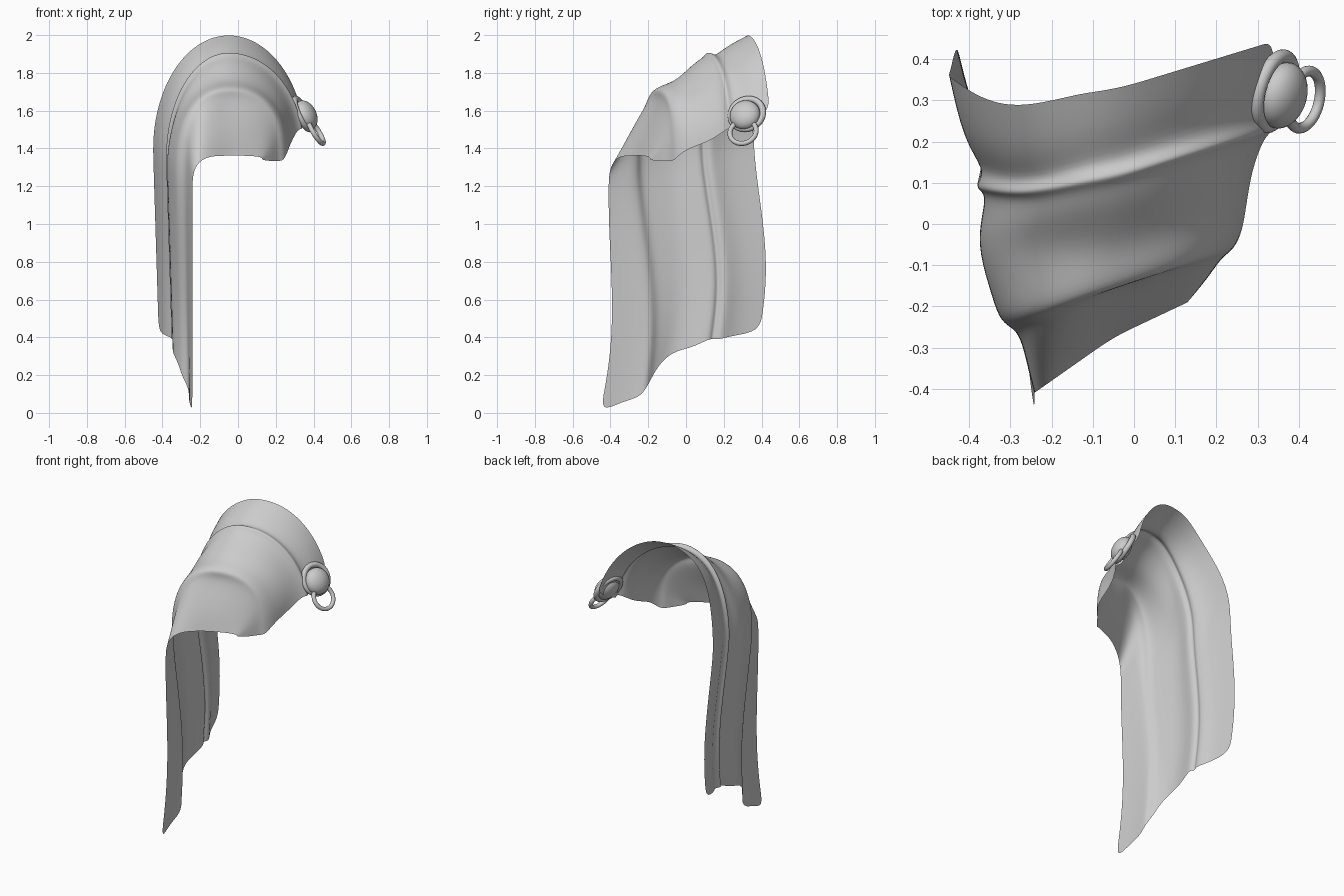
import bpy, math
from mathutils import Vector

if "Cube" in bpy.data.objects:
    bpy.data.objects.remove(bpy.data.objects["Cube"])

ARCH, DROP, APEX = 20, 9, -.05      # samples over the shoulder, down the side; crest x


def column(i, za, xl, xr, zr, yl, ya, yr, yb, zb, shift=0, inset=0):
    """One fold line: right end, over the crest, down the left side.
    za crest height; (xl, yl) left side; (xr, yr, zr) right end; (yb, zb) hem."""
    za, xl, xr = za - inset, xl + inset, xr - inset
    yl, ya, yr, yb = (y + shift for y in (yl, ya, yr, yb))
    power = 2 + .2 * max(0, i - 4)          # front folds are boxier
    cut = math.radians(max(0, 20 - 5 * i))  # back folds stop short on the right
    zl = 1.4 - .022 * i
    pts = []
    for k in range(ARCH + 1):
        a = cut + (math.pi - cut) * k / ARCH
        c, s = math.cos(a), max(math.sin(a), 0)
        h = abs(c) ** (2 / power)
        rise = s ** (2 / power)
        if c > 0:
            pts.append(Vector((APEX + h * (xr - APEX), ya + h * (yr - ya), zr + (za - zr) * rise)))
        else:
            dip = .18 * max(0, ya) * math.sin(math.pi * h ** 1.5)
            pts.append(Vector((APEX + h * (xl - APEX), ya + h * (yl - ya) - dip,
                               zl + (za - zl) * rise)))
    for k in range(1, DROP + 1):
        t = k / DROP
        sway = .045 * math.sin(math.pi * t ** 1.4)
        # the rolled lip closes up towards the hem
        xb = max(xl, min(xl + .03, -.26))
        pts.append(Vector((xl + (xb - xl) * t, yl + (yb - yl) * t + sway, zl + (zb - zl) * t)))
    return pts


# Fold lines from the back edge to the front edge
folds = [
    column(0, 2.0, -.45, .36, 1.4, .36, .325, .45, .39, .43),
    column(1, 1.945, -.415, .36, 1.42, .2, .22, .37, .25, .41),
]
# raised seam: three close lines around one path
for shift, inset in ((.03, .016), (0, -.004), (-.016, -.004), (-.03, .02)):
    folds.append(column(2, 1.905, -.378, .342, 1.42, .1, .125, .245, .15, .39, shift, inset))
folds += [
    # soft swell and valley
    column(4, 1.855, -.375, .285, 1.44, 0, .045, .13, .03, .345),
    column(4, 1.765, -.378, .272, 1.41, -.07, -.045, .04, -.07, .325),
    # rolled lip
    column(5, 1.74, -.345, .262, 1.38, -.18, -.11, -.02, -.14, .26),
    column(6, 1.715, -.325, .245, 1.345, -.24, -.165, -.055, -.18, .19),
    column(7, 1.675, -.29, .23, 1.335, -.255, -.15, -.07, -.21, .13),
    # front flap
    column(9, 1.61, -.272, .21, 1.333, -.29, -.175, -.085, -.25, .08),
    column(10, 1.48, -.258, .18, 1.333, -.35, -.24, -.13, -.34, .06),
    column(11, 1.362, -.242, .13, 1.338, -.41, -.275, -.19, -.455, 0),
]

# Draped shoulder cloth, a single sheet
rows = len(folds[0])
faces = [(c * rows + r, c * rows + r + 1, (c + 1) * rows + r + 1, (c + 1) * rows + r)
         for c in range(len(folds) - 1) for r in range(rows - 1)]
mesh = bpy.data.meshes.new("draped_cloth")
mesh.from_pydata([v for f in folds for v in f], [], faces)
mesh.shade_smooth()
if sum(p.normal.z * p.area for p in mesh.polygons) < 0:
    mesh.flip_normals()
cloth = bpy.data.objects.new("draped_cloth", mesh)
bpy.context.collection.objects.link(cloth)
sub = cloth.modifiers.new("smooth", 'SUBSURF')
sub.levels = sub.render_levels = 2


def facing(normal):
    return Vector(normal).to_track_quat('Z', 'Y').to_euler()


def ring(name, loc, normal, major, minor):
    bpy.ops.mesh.primitive_torus_add(location=loc, rotation=facing(normal), major_radius=major,
                                     minor_radius=minor, major_segments=40, minor_segments=12)
    bpy.context.object.name = name
    bpy.ops.object.shade_smooth()


# Brooch: domed stud, collar ring and hanging ring
out = (.85, -.25, .42)
bpy.ops.mesh.primitive_uv_sphere_add(segments=32, ring_count=16, radius=.082,
                                     location=(.36, .312, 1.577), rotation=facing(out))
stud = bpy.context.object
stud.name = "brooch_stud"
stud.scale.z = .65
bpy.ops.object.shade_smooth()
ring("brooch_collar", (.342, .322, 1.582), out, .088, .017)
ring("hanging_ring", (.413, .302, 1.487), (.84, -.2, .52), .071, .013)
